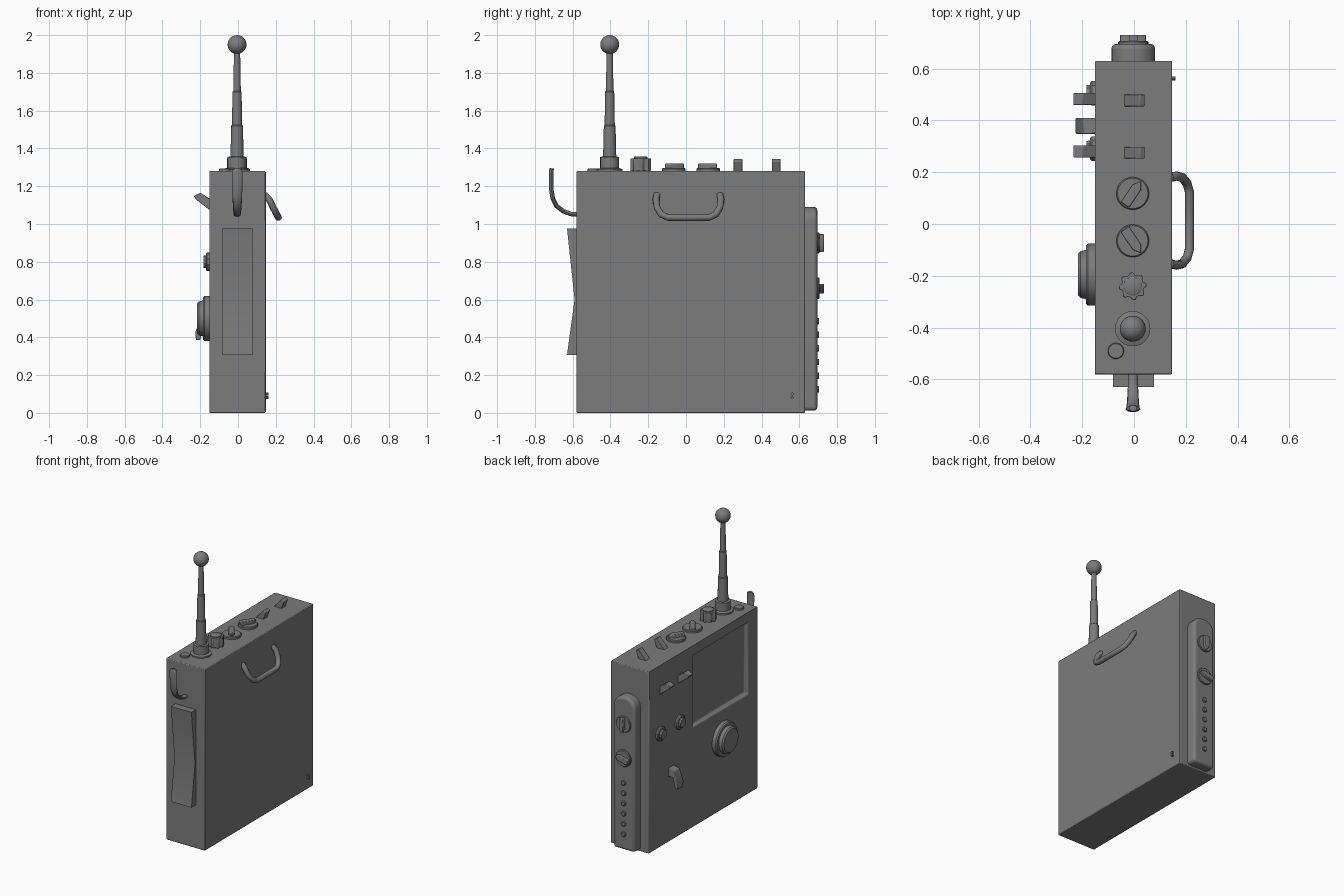
import bpy, bmesh, math
from math import sin, cos, pi, radians
from mathutils import Matrix, Vector

if "Cube" in bpy.data.objects:
    bpy.data.objects.remove(bpy.data.objects["Cube"])

GREY = (0.2, 0.2, 0.2, 1)
mat = bpy.data.materials.new("dark grey casing")
mat.use_nodes = True
mat.diffuse_color = GREY
mat.node_tree.nodes["Principled BSDF"].inputs["Base Color"].default_value = GREY
parts = []

# Local frames: extrusion direction of profiles and lathes
UP = Matrix.Identity(4)
BACK = Matrix.Rotation(-pi / 2, 4, 'X')
FRONT = Matrix.Rotation(pi / 2, 4, 'X')
LEFT = Matrix.Rotation(pi / 2, 4, 'Y')
RIGHT = Matrix.Rotation(-pi / 2, 4, 'Y')
SIDEWAYS = Matrix(((0, 0, 1, 0), (1, 0, 0, 0), (0, 1, 0, 0), (0, 0, 0, 1)))


def finish(name, bm, loc=(0, 0, 0), frame=UP, bevel=0, segments=2):
    bmesh.ops.recalc_face_normals(bm, faces=bm.faces[:])
    bm.transform(Matrix.Translation(loc) @ frame)
    mesh = bpy.data.meshes.new(name)
    bm.to_mesh(mesh)
    bm.free()
    mesh.materials.append(mat)
    ob = bpy.data.objects.new(name, mesh)
    bpy.context.collection.objects.link(ob)
    if bevel:
        mod = ob.modifiers.new("bevel", 'BEVEL')
        mod.width, mod.segments = bevel, segments
        mod.limit_method, mod.angle_limit = 'ANGLE', radians(40)
    parts.append(ob)
    return ob


def loft(rings):
    """Skin a list of equal point rings and cap both ends."""
    bm = bmesh.new()
    rows = [[bm.verts.new(p) for p in ring] for ring in rings]
    n = len(rows[0])
    for a, b in zip(rows, rows[1:]):
        for i in range(n):
            j = (i + 1) % n
            bm.faces.new((a[i], a[j], b[j], b[i]))
    bm.faces.new(rows[0][::-1])
    bm.faces.new(rows[-1])
    return bm


def extrude(name, outline, depth, loc=(0, 0, 0), frame=UP, bevel=0, segments=2):
    rings = [[(x, y, h) for x, y in outline] for h in (0, depth)]
    return finish(name, loft(rings), loc, frame, bevel, segments)


def lathe(name, profile, loc, frame=UP, n=32):
    rings = [[(r * cos(2 * pi * i / n), r * sin(2 * pi * i / n), h) for i in range(n)]
             for r, h in profile]
    return finish(name, loft(rings), loc, frame)


def sweep(name, path, widths, thickness, side, n=12):
    """Sweep an ellipse along a path; side is the width direction or None for round."""
    pts = [Vector(p) for p in path]
    rings = []
    for i, p in enumerate(pts):
        t = (pts[min(i + 1, len(pts) - 1)] - pts[max(i - 1, 0)]).normalized()
        u = (side - t * side.dot(t)).normalized()
        v = t.cross(u)
        rings.append([p + u * widths[i] * cos(2 * pi * k / n) + v * thickness * sin(2 * pi * k / n)
                      for k in range(n)])
    return finish(name, loft(rings))


def pointer_knob(name, loc, frame, r, angle):
    lathe(name + "_base", [(r, 0), (r, .012), (r * .93, .017)], loc, frame)
    arrow = [(-.85, -.3), (.45, -.3), (.9, 0), (.45, .3), (-.85, .3)]
    turn = frame @ Matrix.Rotation(radians(angle), 4, 'Z')
    extrude(name + "_pointer", [(x * r, y * r) for x, y in arrow], .04, loc, turn, .004)


# Casing with a tapered display recess on its right side
body = extrude("casing", [(-.151, -.58), (.147, -.58), (.147, .63), (-.151, .63)], 1.28)
cutter = loft([[(x, y, z) for y, z in ((-.48 + i, .7 + i), (.14 - i, .7 + i),
                                       (.14 - i, 1.21 - i), (-.48 + i, 1.21 - i))]
               for x, i in ((-.171, -.012), (-.126, .015))])
cutter = finish("recess_cutter", cutter)
cutter.hide_render = True
cut = body.modifiers.new("display_recess", 'BOOLEAN')
cut.object, cut.solver = cutter, 'EXACT'
bpy.context.view_layer.objects.active = body
bpy.ops.object.modifier_apply(modifier=cut.name)
parts.remove(cutter)
bpy.data.objects.remove(cutter)
edge = body.modifiers.new("soft_edges", 'BEVEL')
edge.width, edge.segments = .005, 2

# Antenna, telescoping, with a ball tip
lathe("antenna", [(.068, 0), (.068, .01), (.05, .016), (.05, .075), (.035, .077), (.031, .24),
                  (.027, .245), (.024, .42), (.02, .425), (.016, .65)], (-.005, -.404, 1.28), n=24)
bm = bmesh.new()
bmesh.ops.create_uvsphere(bm, u_segments=24, v_segments=14, radius=.05)
finish("antenna_ball", bm, (-.005, -.404, 1.95))
lathe("top_button", [(.031, 0), (.031, .01), (.028, .013)], (-.07, -.49, 1.28))

# Fluted knob and pointer knobs on top
fluted = []
for i in range(32):
    r = .054 if i % 4 in (0, 1) else .044
    fluted.append((r * cos(2 * pi * i / 32), r * sin(2 * pi * i / 32)))
extrude("fluted_knob", fluted, .068, (-.005, -.24, 1.28), UP, .003)
lathe("fluted_knob_cap", [(.036, 0), (.036, .074), (.03, .078)], (-.005, -.24, 1.28))
pointer_knob("top_knob_front", (-.005, -.065, 1.28), UP, .063, -56)
pointer_knob("top_knob_rear", (-.005, .118, 1.28), UP, .063, 56)

# Wedge toggles on the top and on the right side
for i, y in enumerate((.275, .477)):
    extrude(f"top_toggle_{i}", [(-.042, 1.275), (.02, 1.275), (.042, 1.332), (.022, 1.345)],
            .046, (0, y + .023, 0), FRONT, .003)
    extrude(f"side_toggle_{i}", [(-.145, 1.07), (-.145, 1.13), (-.198, 1.165), (-.235, 1.148),
                                 (-.222, 1.13)], .046, (0, y + .028, 0), FRONT, .003)

# Right side: round dial, two small knobs and a lever
lathe("dial", [(.12, 0), (.12, .028), (.113, .036), (.095, .036), (.09, .058), (.08, .067)],
      (-.149, -.195, .5), RIGHT, 40)
for i, y in enumerate((.29, .505)):
    lathe(f"side_knob_{i}", [(.05, 0), (.05, .014), (.044, .02), (.034, .02), (.032, .034)],
          (-.149, y, .8), RIGHT, 10)
extrude("side_lever", [(-.145, .46), (-.145, .52), (-.195, .51), (-.225, .43), (-.223, .385),
                       (-.2, .385), (-.185, .46)], .062, (0, .41, 0), FRONT, .004)

# Back panel with rounded top corners, two knobs and a row of buttons
arch = [(-.084, .012), (.084, .012)]
for k in range(13):
    a = pi * k / 12
    arch.append((.084 * cos(a), 1.02 + .07 * sin(a)))
extrude("back_panel", arch, .095, (-.003, .695, 0), FRONT, .018, 3)
pointer_knob("back_knob_upper", (-.003, .69, .9), BACK, .056, 90)
pointer_knob("back_knob_lower", (-.003, .69, .66), BACK, .058, -15)
for i in range(6):
    lathe(f"back_button_{i}", [(.017, 0), (.017, .012), (.013, .015)],
          (-.003, .69, .125 + .0722 * i), BACK, 16)

# Front plate with a folded waist
extrude("front_plate", [(-.57, .306), (-.63, .306), (-.59, .6), (-.63, .977), (-.57, .977)],
        .16, (-.082, 0, 0), SIDEWAYS)

# Hook curling up from the front
hook = [(0, -.57, 1.05), (0, -.61, 1.053), (0, -.65, 1.068), (0, -.685, 1.095), (0, -.705, 1.135),
        (0, -.713, 1.18), (0, -.714, 1.27), (0, -.712, 1.287), (0, -.711, 1.295)]
sweep("front_hook", [(x - .004, y, z) for x, y, z in hook],
      [.018, .019, .021, .023, .025, .027, .029, .025, .014], .012, Vector((1, 0, 0)))

# Carrying handle hanging off the left side
half = [(.14, .167, 1.155), (.165, .172, 1.13), (.187, .166, 1.085), (.205, .143, 1.05),
        (.214, .11, 1.035)]
handle = half + [(x, -y, z) for x, y, z in reversed(half)]
sweep("carry_handle", [(x, y + .013, z) for x, y, z in handle],
      [.018] * len(handle), .018, Vector((.45, 0, .9)).cross(Vector((0, 1, 0))) + Vector((0, .01, 0)))

# Tiny pair of pins low on the left side
for i, z in enumerate((.081, .1)):
    lathe(f"left_pin_{i}", [(.008, 0), (.008, .015)], (.146, .562, z), LEFT, 10)

bpy.ops.object.select_all(action='DESELECT')
for ob in parts:
    ob.select_set(True)
bpy.context.view_layer.objects.active = body
bpy.ops.object.shade_smooth_by_angle(angle=radians(35))
